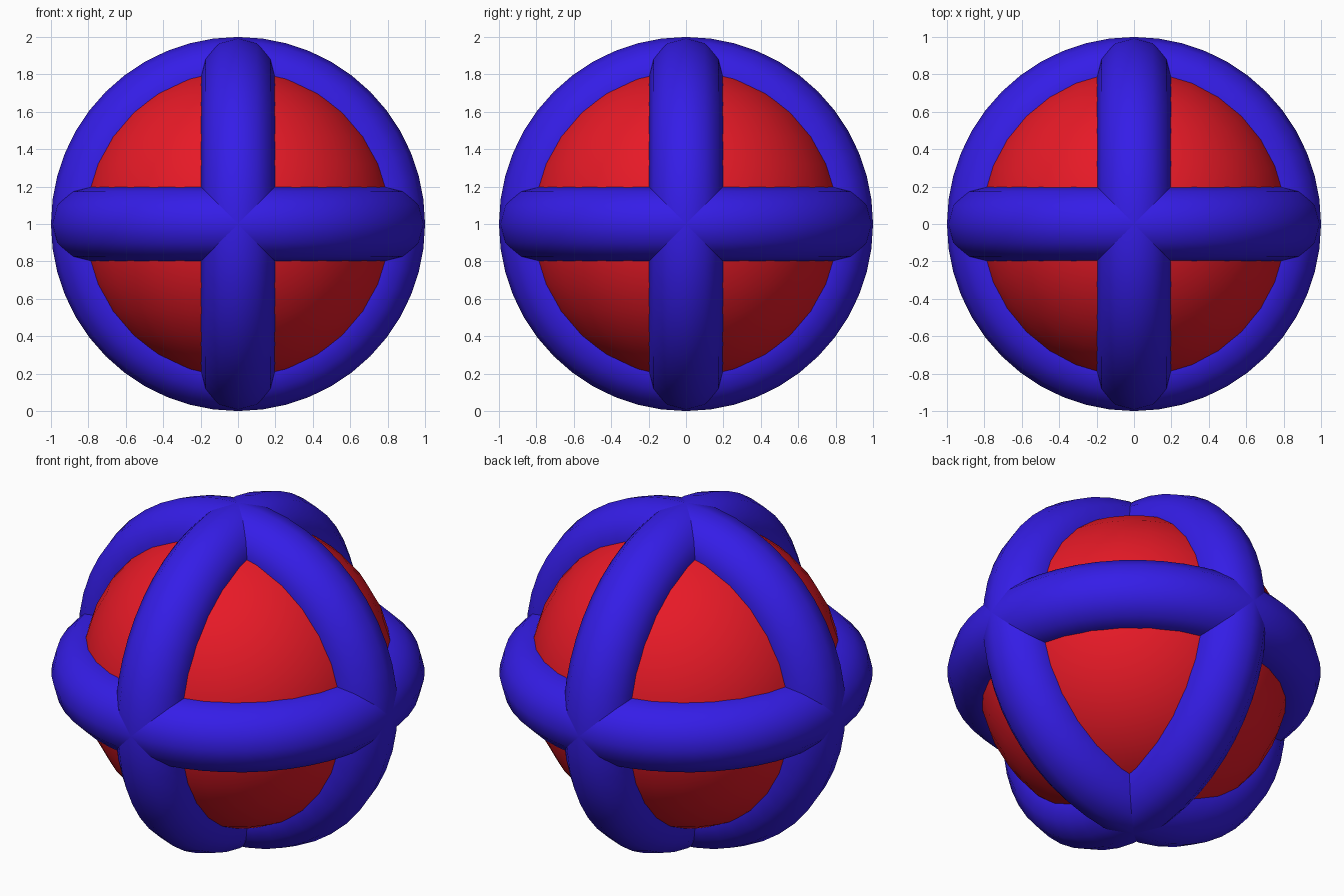
import bpy
from math import pi

if "Cube" in bpy.data.objects:
    bpy.data.objects.remove(bpy.data.objects["Cube"])

CENTRE = (0, 0, 1)


def material(name, colour):
    mat = bpy.data.materials.new(name)
    mat.diffuse_color = colour
    mat.use_nodes = True
    mat.node_tree.nodes["Principled BSDF"].inputs["Base Color"].default_value = mat.diffuse_color
    return mat


def finish(name, mat):
    obj = bpy.context.object
    obj.name = name
    obj.data.materials.append(mat)
    bpy.ops.object.shade_smooth()


red = material("red", (0.8, 0.01, 0.02, 1))
blue = material("blue", (0.035, 0.012, 0.8, 1))

# Inner ball
bpy.ops.mesh.primitive_uv_sphere_add(segments=32, ring_count=16, radius=0.84, location=CENTRE)
finish("inner_ball", red)

# Three mutually perpendicular rings around the ball
rings = {
    "horizontal_ring": (0, 0, 0),
    "front_ring": (pi / 2, 0, 0),
    "side_ring": (0, pi / 2, 0),
}
for name, rotation in rings.items():
    bpy.ops.mesh.primitive_torus_add(
        major_radius=0.8, minor_radius=0.2, major_segments=48, minor_segments=12,
        location=CENTRE, rotation=rotation)
    finish(name, blue)
